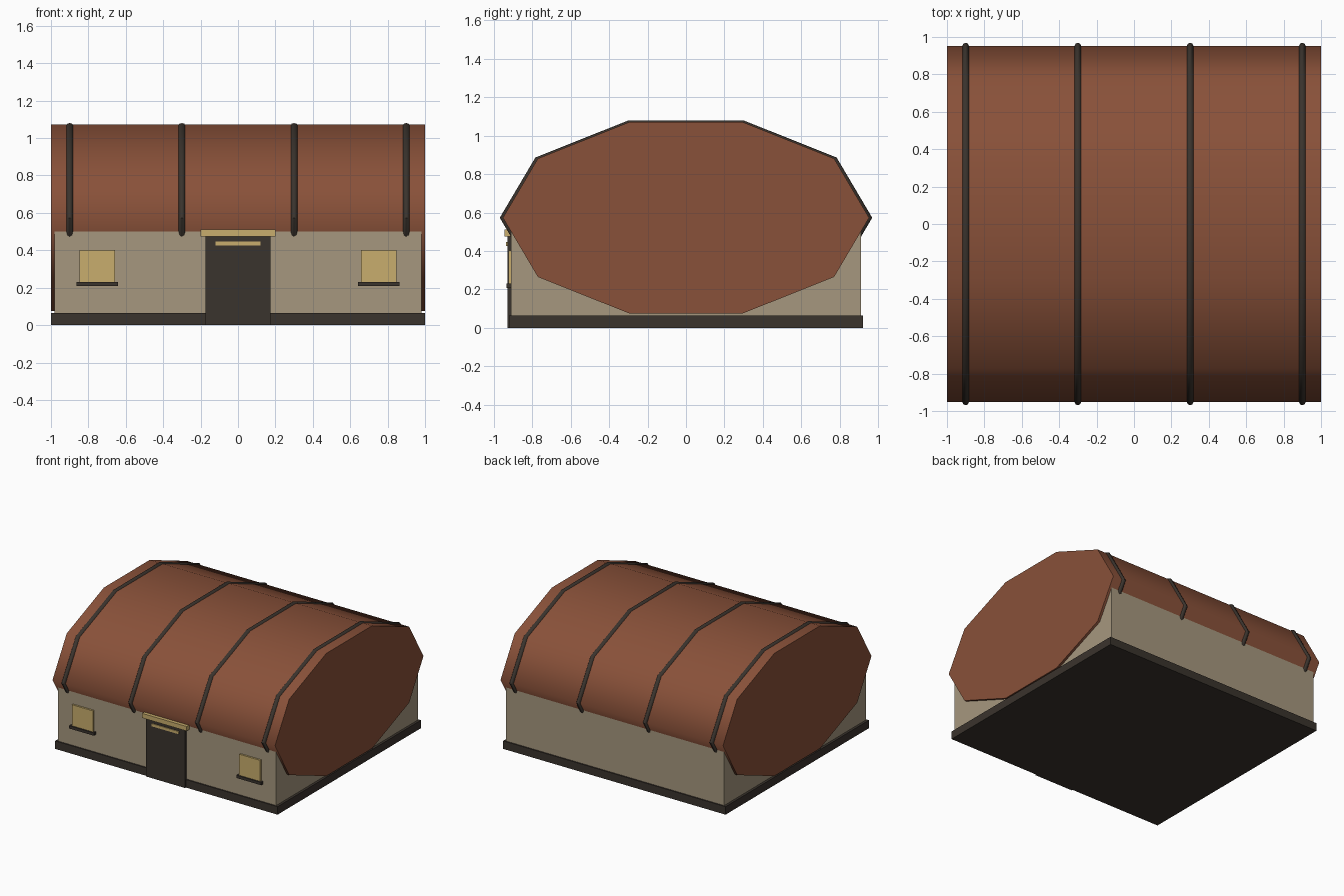
import bpy
import math
from math import cos, sin, pi

default = bpy.data.objects.get("Cube")
if default:
    bpy.data.objects.remove(default, do_unlink=True)


def material(name, rgb):
    mat = bpy.data.materials.new(name)
    mat.use_nodes = True
    mat.diffuse_color = (*rgb, 1)
    mat.node_tree.nodes["Principled BSDF"].inputs["Base Color"].default_value = (*rgb, 1)
    return mat


ROOF = material("rust brown", (0.25, 0.082, 0.041))
WALL = material("plaster beige", (0.38, 0.31, 0.21))
DARK = material("dark timber", (0.042, 0.033, 0.026))
TAN = material("warm tan", (0.58, 0.42, 0.153))

SIDES = 10
RADIUS_Y, RADIUS_Z, CENTRE_Z = 0.953, 0.524, 0.573


def mesh_object(name, verts, faces, mat, smooth_angle=None):
    mesh = bpy.data.meshes.new(name)
    mesh.from_pydata(verts, [], faces)
    mesh.materials.append(mat)
    obj = bpy.data.objects.new(name, mesh)
    bpy.context.collection.objects.link(obj)
    if smooth_angle:
        bpy.ops.object.select_all(action="DESELECT")
        obj.select_set(True)
        bpy.context.view_layer.objects.active = obj
        bpy.ops.object.shade_smooth_by_angle(angle=math.radians(smooth_angle))
    return obj


def box(name, x, y, z, mat):
    """Box from (min, max) pairs along each axis."""
    verts = [(a, b, c) for a in x for b in y for c in z]
    faces = [(0, 1, 3, 2), (4, 6, 7, 5), (0, 4, 5, 1),
             (2, 3, 7, 6), (0, 2, 6, 4), (1, 5, 7, 3)]
    return mesh_object(name, verts, faces, mat)


def ring_point(x, i, scale=1.0):
    a = 2 * pi * i / SIDES
    return (x, RADIUS_Y * scale * cos(a), CENTRE_Z + RADIUS_Z * scale * sin(a))


# Barrel roof: ten-sided flattened cylinder lying along x
verts = [ring_point(x, i) for x in (-1, 1) for i in range(SIDES)]
faces = [(i, (i + 1) % SIDES, (i + 1) % SIDES + SIDES, i + SIDES) for i in range(SIDES)]
faces = [f[::-1] for f in faces]
faces += [tuple(reversed(range(SIDES))), tuple(range(SIDES, 2 * SIDES))]
mesh_object("barrel_roof", verts, faces, ROOF, 75)


# Hoops: thin rings around the roof, their lower halves buried in the walls
def hoop(name, x, thickness=0.017, minor=8):
    verts, faces = [], []
    for i in range(SIDES):
        for j in range(minor):
            b = 2 * pi * j / minor
            verts.append(ring_point(x + thickness * sin(b), i, 1 + thickness * cos(b)))
            k, m = (i + 1) % SIDES, (j + 1) % minor
            faces.append((i * minor + j, k * minor + j, k * minor + m, i * minor + m))
    faces = [f[::-1] for f in faces]
    mesh_object(name, verts, faces, DARK, 50)


for n, x in enumerate((-0.9, -0.3, 0.3, 0.9), 1):
    hoop(f"roof_hoop_{n}", x)

# Walls and plinth
box("walls", (-0.98, 0.98), (-0.91, 0.91), (0.03, 0.57), WALL)
box("plinth", (-1, 1), (-0.92, 0.92), (0, 0.065), DARK)

# Front door with lintel and bar
box("door", (-0.175, 0.175), (-0.93, -0.9), (0, 0.48), DARK)
box("door_lintel", (-0.2, 0.2), (-0.945, -0.9), (0.475, 0.512), TAN)
box("door_bar", (-0.12, 0.12), (-0.937, -0.92), (0.425, 0.447), TAN)

# Windows with sills, either side of the door
for side, s in (("left", 1), ("right", -1)):
    box(f"window_{side}", sorted((s * 0.658, s * 0.847)), (-0.925, -0.9), (0.22, 0.402), TAN)
    box(f"window_sill_{side}", sorted((s * 0.641, s * 0.863)), (-0.935, -0.9), (0.208, 0.231), DARK)
